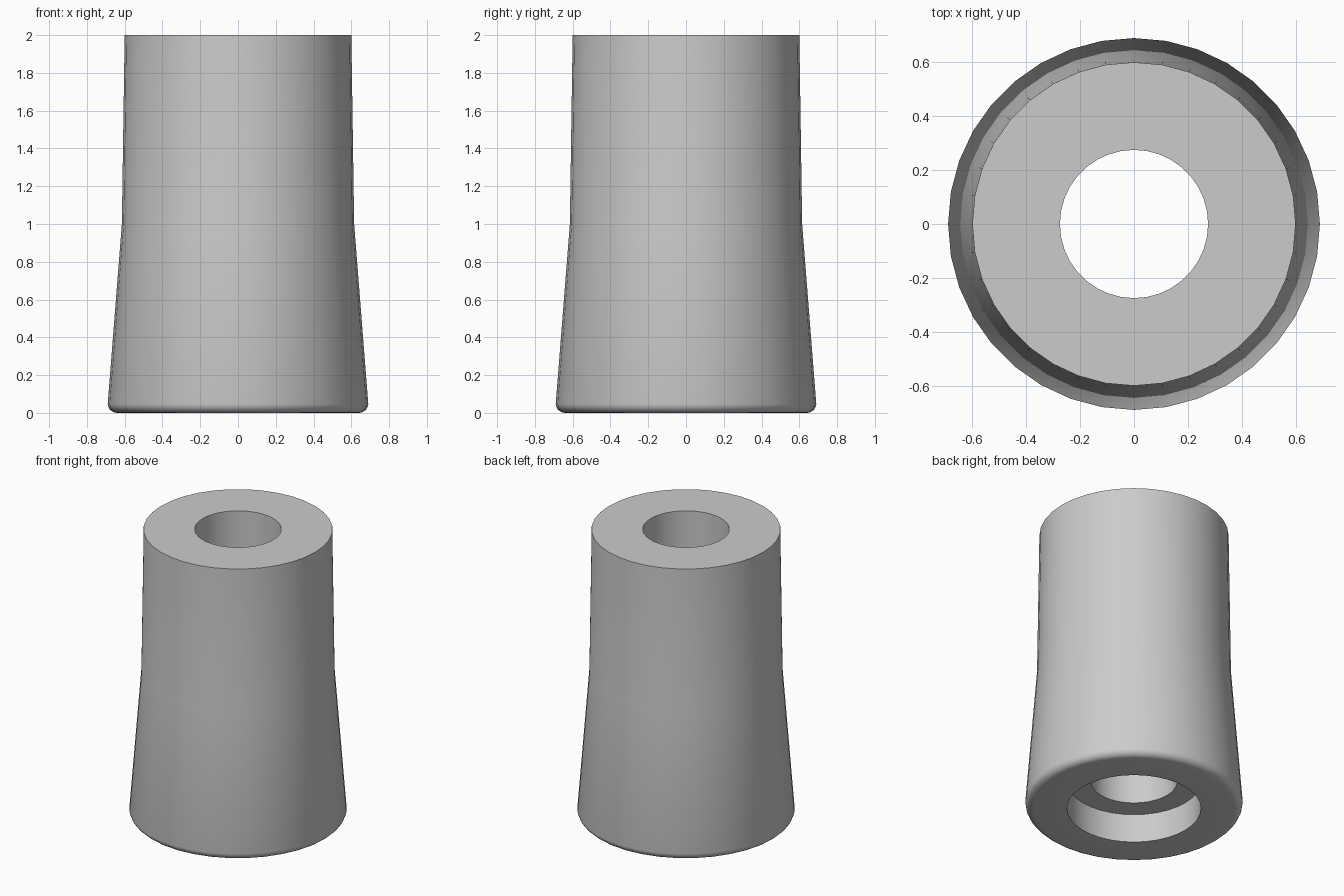
import bpy, bmesh, math

if "Cube" in bpy.data.objects:
    bpy.data.objects.remove(bpy.data.objects["Cube"])

SEGMENTS = 36

# Closed wall profile (radius, z): counterbore, through hole, tapered outside
profile = [(0.425, 0.0), (0.425, 0.2), (0.275, 0.2), (0.275, 2.0),
           (0.6, 2.0), (0.615, 1.0)]

# Rounded bottom rim
FILLET = 0.05
for i in range(6):
    a = math.radians(-4 - 86 * i / 5)
    profile.append((0.64 + FILLET * math.cos(a), FILLET + FILLET * math.sin(a)))

# Revolve the profile around z
bm = bmesh.new()
rings = []
for s in range(SEGMENTS):
    t = 2 * math.pi * s / SEGMENTS
    rings.append([bm.verts.new((r * math.cos(t), r * math.sin(t), z)) for r, z in profile])
n = len(profile)
for s in range(SEGMENTS):
    a, b = rings[s], rings[(s + 1) % SEGMENTS]
    for i in range(n):
        j = (i + 1) % n
        bm.faces.new((a[i], b[i], b[j], a[j]))
bmesh.ops.recalc_face_normals(bm, faces=bm.faces)

mesh = bpy.data.meshes.new("tapered_foot")
bm.to_mesh(mesh)
bm.free()
foot = bpy.data.objects.new("tapered_foot", mesh)
bpy.context.collection.objects.link(foot)

# Smooth walls, crisp hole and top edges
bpy.context.view_layer.objects.active = foot
foot.select_set(True)
bpy.ops.object.shade_smooth_by_angle(angle=math.radians(30))
